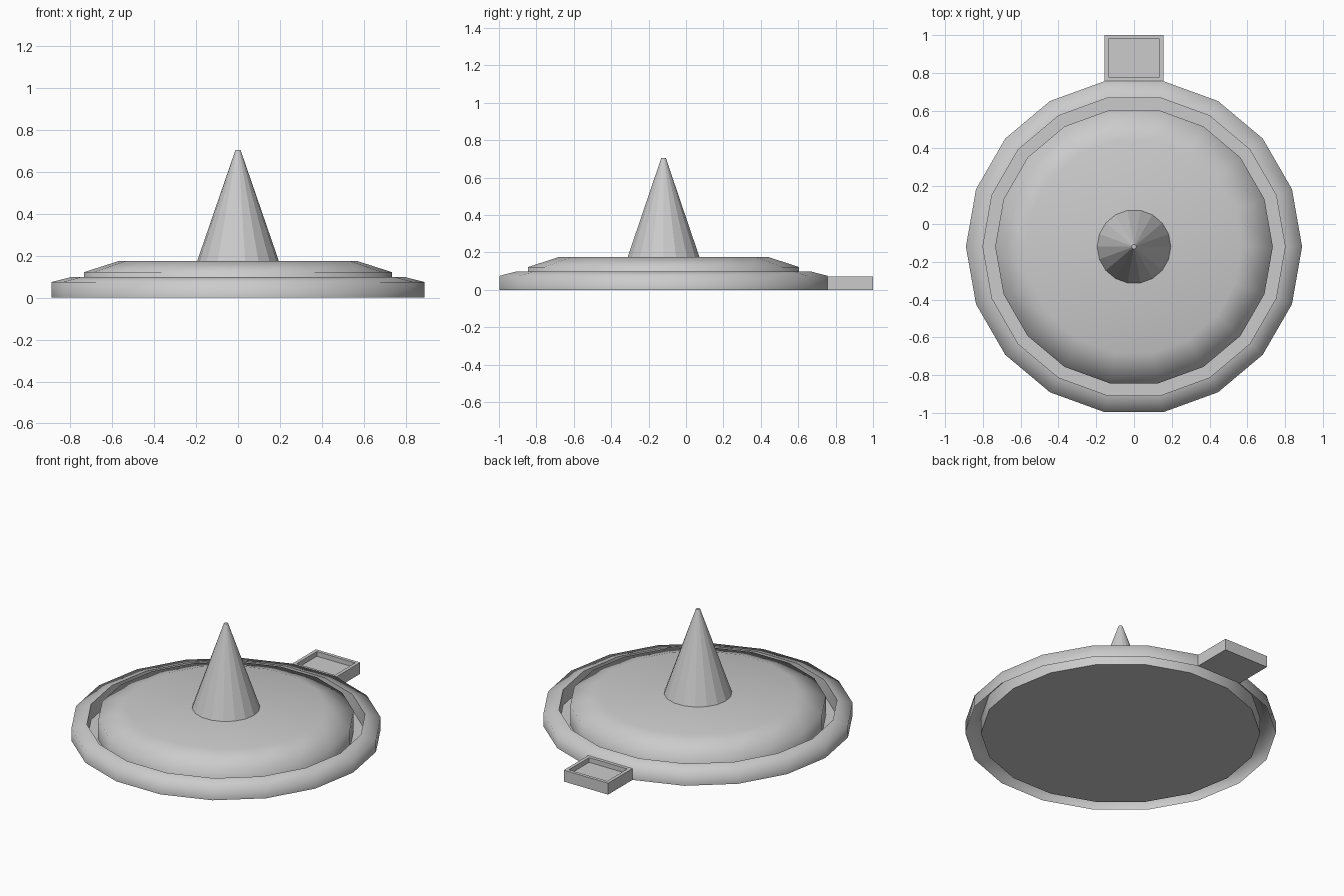
import bpy, bmesh, math

if "Cube" in bpy.data.objects:
    bpy.data.objects.remove(bpy.data.objects["Cube"])

SIDES = 18
CY = -0.12  # centre of the round plate


def finish(name, bm, smooth_angle=None):
    mesh = bpy.data.meshes.new(name)
    bm.to_mesh(mesh)
    bm.free()
    ob = bpy.data.objects.new(name, mesh)
    bpy.context.collection.objects.link(ob)
    if smooth_angle:
        bpy.ops.object.select_all(action='DESELECT')
        ob.select_set(True)
        bpy.context.view_layer.objects.active = ob
        bpy.ops.object.shade_smooth_by_angle(angle=math.radians(smooth_angle))
    return ob


def lathe(name, profile, cap_start=False, cap_end=False, smooth_angle=None):
    """Spin (radius, z) points, listed from bottom outside to top inside."""
    bm = bmesh.new()
    rings = []
    for r, z in profile:
        rings.append([bm.verts.new((r * math.cos(2 * math.pi * i / SIDES),
                                    CY + r * math.sin(2 * math.pi * i / SIDES), z))
                      for i in range(SIDES)])
    for a, b in zip(rings, rings[1:]):
        for i in range(SIDES):
            j = (i + 1) % SIDES
            bm.faces.new((a[i], a[j], b[j], b[i]))
    if cap_start:
        bm.faces.new(rings[0][::-1])
    if cap_end:
        bm.faces.new(rings[-1])
    return finish(name, bm, smooth_angle)


# Base: hollow rim, groove wall and thin floor
lathe("base_rim", [(0.89, 0), (0.89, 0.075), (0.80, 0.098), (0.80, 0)],
      cap_end=True, smooth_angle=80)

# Raised disc with sloped shoulder
lathe("raised_disc", [(0.735, 0), (0.735, 0.122), (0.57, 0.175)],
      cap_end=True, smooth_angle=80)

# Central spike
lathe("spike", [(0.195, 0.175), (0.012, 0.706)], cap_end=True, smooth_angle=15)

# Rear tab with a shallow rectangular recess
bm = bmesh.new()
bmesh.ops.create_cube(bm, size=1)
for v in bm.verts:
    v.co = (v.co.x * 0.31, 0.878 + v.co.y * 0.244, 0.036 + v.co.z * 0.072)
top = max(bm.faces, key=lambda f: f.calc_center_median().z)
bmesh.ops.inset_region(bm, faces=[top], thickness=0.03)
top = bmesh.ops.extrude_discrete_faces(bm, faces=[top])["faces"][0]
bmesh.ops.translate(bm, verts=top.verts, vec=(0, 0, -0.03))
finish("rear_tab", bm)
